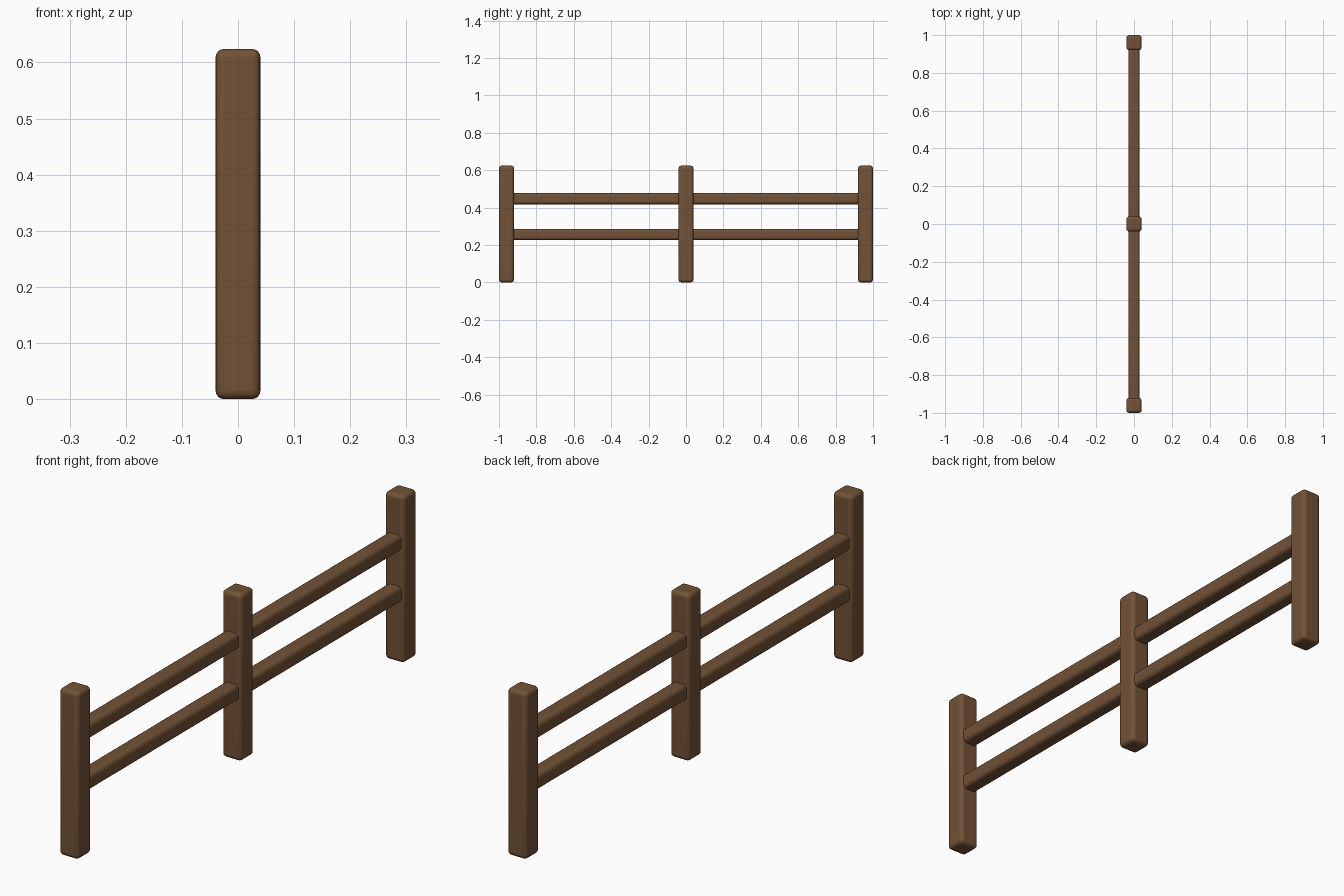
import bpy

if "Cube" in bpy.data.objects:
    bpy.data.objects.remove(bpy.data.objects["Cube"])

wood = bpy.data.materials.new("wood")
wood.diffuse_color = (0.17, 0.085, 0.038, 1)
wood.use_nodes = True
wood.node_tree.nodes["Principled BSDF"].inputs["Base Color"].default_value = wood.diffuse_color


def beam(name, size, location, radius):
    """Box with rounded edges."""
    bpy.ops.mesh.primitive_cube_add(size=1, location=location)
    obj = bpy.context.object
    obj.name = name
    obj.scale = size
    bpy.ops.object.transform_apply(location=False, rotation=False, scale=True)
    bevel = obj.modifiers.new("rounded_edges", 'BEVEL')
    bevel.width = radius
    bevel.segments = 4
    obj.data.materials.append(wood)
    bpy.ops.object.shade_smooth_by_angle()
    return obj


POST_HEIGHT = 0.624
POST_WIDTH = 0.08
RAIL_WIDTH = 0.059

# Upright posts
for name, y in (("front_post", -0.96), ("middle_post", 0), ("back_post", 0.96)):
    beam(name, (POST_WIDTH, POST_WIDTH, POST_HEIGHT), (0, y, POST_HEIGHT / 2), 0.015)

# Horizontal rails, ends let into the posts
for side, y in (("front", -0.48), ("back", 0.48)):
    for level, z in (("lower", 0.256), ("upper", 0.447)):
        beam(f"{side}_{level}_rail", (RAIL_WIDTH, 0.92, RAIL_WIDTH), (0, y, z), 0.015)
